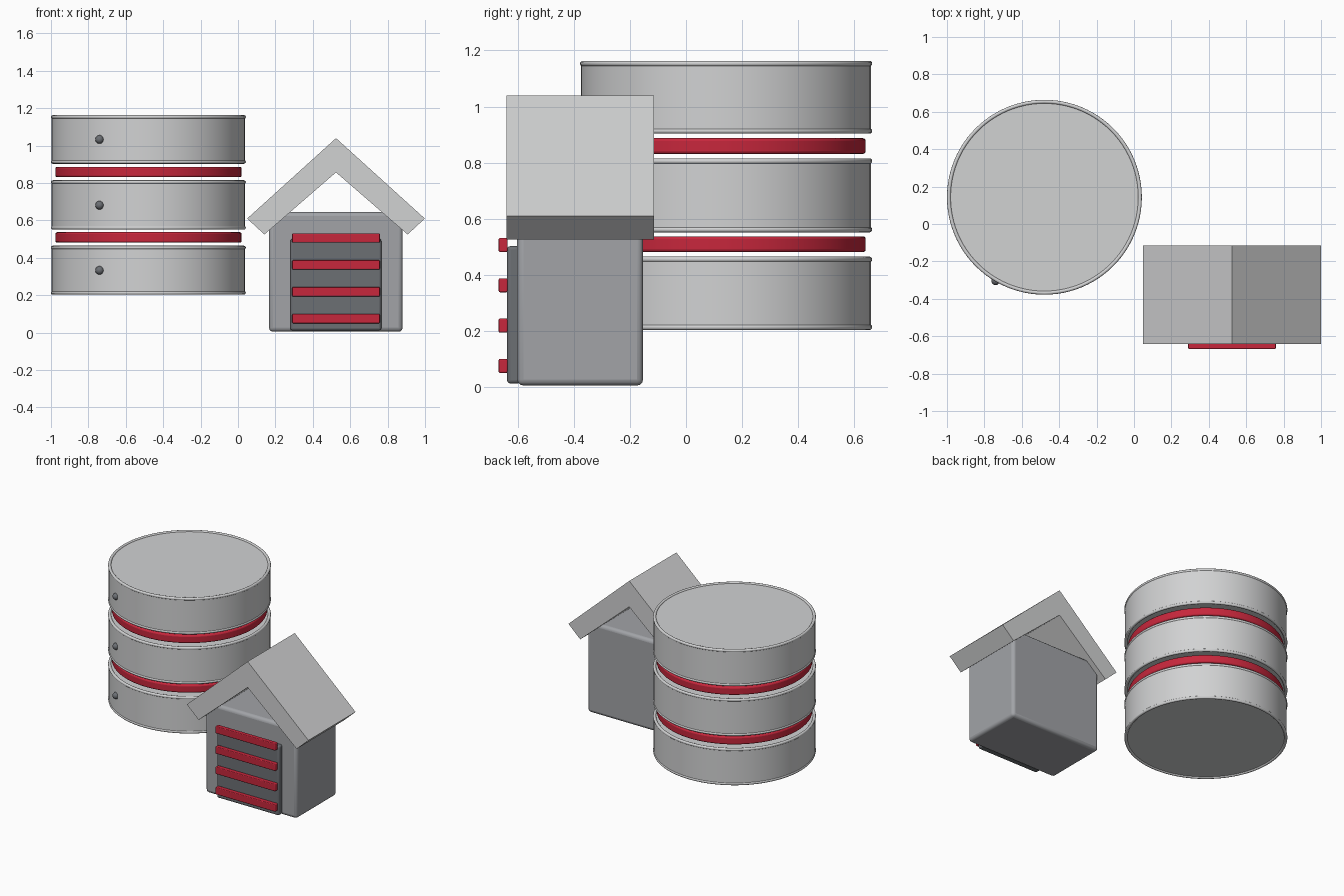
import bpy, bmesh, math

if "Cube" in bpy.data.objects:
    bpy.data.objects.remove(bpy.data.objects["Cube"])


def material(name, rgb):
    m = bpy.data.materials.new(name)
    m.diffuse_color = (*rgb, 1)
    m.use_nodes = True
    m.node_tree.nodes["Principled BSDF"].inputs["Base Color"].default_value = m.diffuse_color
    return m


LIGHT = material("light_grey", (0.64, 0.645, 0.65))
WALL = material("wall_grey", (0.36, 0.37, 0.39))
DARK = material("dark_grey", (0.15, 0.16, 0.175))
RED = material("red", (0.57, 0.02, 0.045))


def finish(name, mat, bevel=0, segments=3, smooth=True):
    ob = bpy.context.object
    ob.name = name
    ob.data.materials.append(mat)
    if smooth:
        bpy.ops.object.shade_smooth_by_angle(angle=math.radians(35))
    if bevel:
        mod = ob.modifiers.new("rounded_edges", 'BEVEL')
        mod.width, mod.segments = bevel, segments
        mod.limit_method = 'ANGLE'
        mod.angle_limit = math.radians(40)
    return ob


def box(name, x, y, z, mat, bevel):
    lo, hi = zip(x, y, z)
    bpy.ops.mesh.primitive_cube_add(size=1, location=[(a + b) / 2 for a, b in zip(lo, hi)])
    bpy.context.object.scale = [b - a for a, b in zip(lo, hi)]
    bpy.ops.object.transform_apply(location=False, rotation=False, scale=True)
    return finish(name, mat, bevel)


def cylinder(name, r, z0, z1, mat, bevel):
    bpy.ops.mesh.primitive_cylinder_add(vertices=96, radius=r, depth=z1 - z0,
                                        location=(CX, CY, (z0 + z1) / 2))
    return finish(name, mat, bevel)


CX, CY = -0.479, 0.143

# Stacked drums, each with a rim at both ends and a knob on the front
for i, (z0, z1) in enumerate([(0.203, 0.465), (0.551, 0.815), (0.903, 1.163)]):
    cylinder(f"drum_{i}", 0.517, z0 + 0.008, z1 - 0.008, LIGHT, 0.004)
    for end, z in (("bottom", z0 + 0.01), ("top", z1 - 0.01)):
        bpy.ops.mesh.primitive_torus_add(major_radius=0.511, minor_radius=0.01,
                                         major_segments=96, minor_segments=12,
                                         location=(CX, CY, z))
        finish(f"drum_{i}_{end}_rim", LIGHT)
    bpy.ops.mesh.primitive_uv_sphere_add(segments=20, ring_count=12, radius=0.023,
                                         location=(-0.74, -0.304, z0 + 0.13))
    finish(f"drum_{i}_knob", DARK)

# Red discs floating between the drums
for i, z in enumerate((0.509, 0.859)):
    cylinder(f"red_disc_{i}", 0.498, z - 0.028, z + 0.028, RED, 0.01)

# House body and door
box("house_body", (0.166, 0.88), (-0.602, -0.153), (0.005, 0.645), WALL, 0.022)
box("door_panel", (0.28, 0.766), (-0.638, -0.59), (0.012, 0.502), DARK, 0.012)

# Red slats across the door
for i in range(4):
    z = 0.075 + i * 0.1437
    box(f"door_slat_{i}", (0.29, 0.758), (-0.668, -0.636), (z - 0.025, z + 0.025), RED, 0.005)

# Gable roof: chevron profile extruded front to back
half = [(0.475, 0.61), (0.383, 0.525)]
profile = [(0, 1.04), *half, (0, 0.857), *[(-x, z) for x, z in reversed(half)]]
bm = bmesh.new()
front, back = ([bm.verts.new((0.524 + x, y, z)) for x, z in profile] for y in (-0.641, -0.115))
for side in ((0, 1, 2, 3), (0, 3, 4, 5)):
    bm.faces.new([front[k] for k in side])
    bm.faces.new([back[k] for k in reversed(side)])
for k in range(6):
    n = (k + 1) % 6
    bm.faces.new((front[k], back[k], back[n], front[n]))
bmesh.ops.recalc_face_normals(bm, faces=bm.faces)
mesh = bpy.data.meshes.new("roof")
bm.to_mesh(mesh)
bm.free()
mesh.materials.append(LIGHT)
bpy.context.collection.objects.link(bpy.data.objects.new("roof", mesh))
